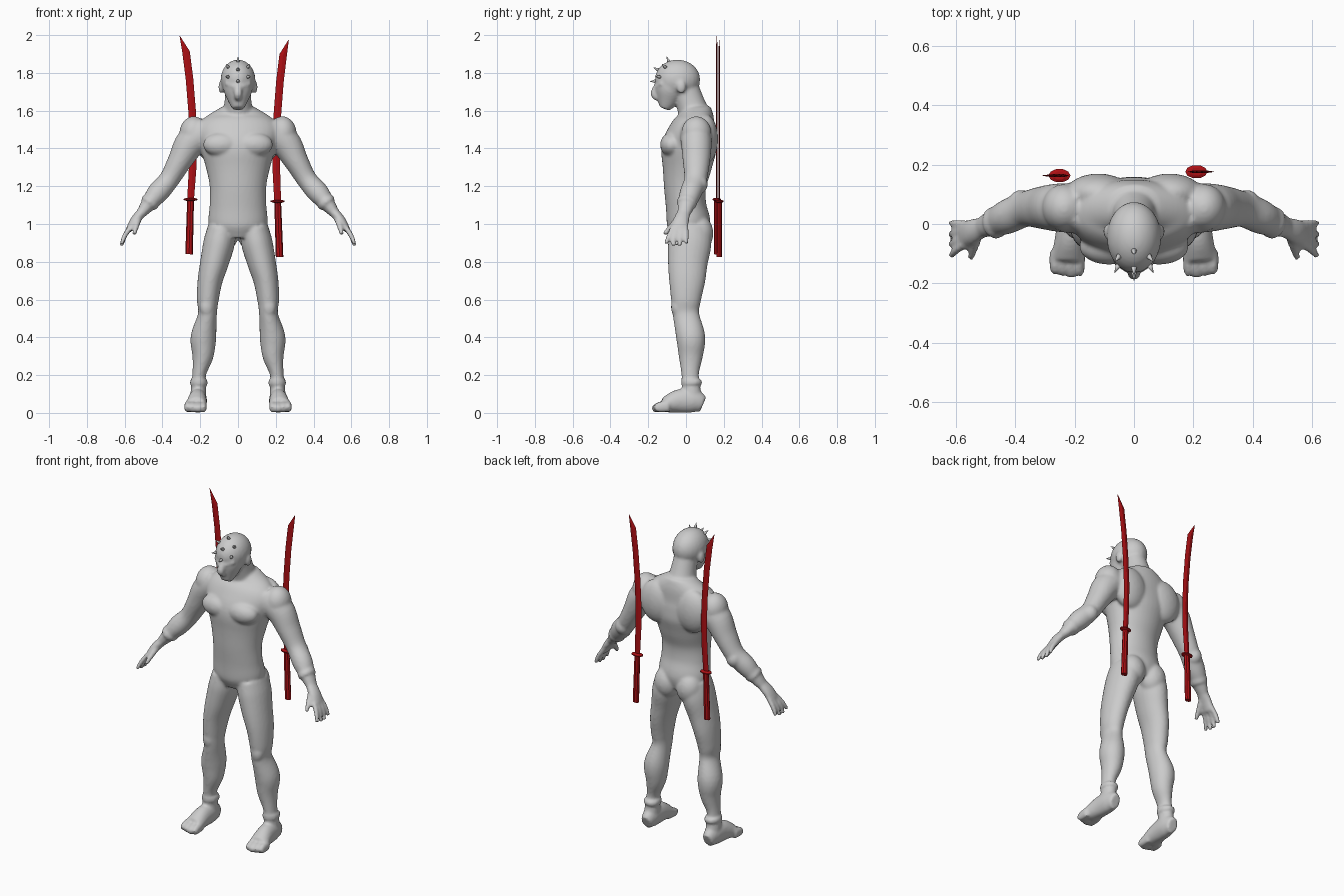
import bpy, bmesh
from math import sin, cos, pi
from mathutils import Vector, Matrix

default = bpy.data.objects.get("Cube")
if default:
    bpy.data.objects.remove(default)


def make_material(name, colour):
    mat = bpy.data.materials.new(name)
    mat.use_nodes = True
    mat.diffuse_color = colour
    shader = mat.node_tree.nodes["Principled BSDF"]
    shader.inputs["Base Color"].default_value = colour
    shader.inputs["Roughness"].default_value = 0.6
    return mat


grey = make_material("clay grey", (0.6, 0.6, 0.6, 1))
red = make_material("sword red", (0.42, 0.005, 0.007, 1))


def catmull(p, q, r, s, t):
    """Smooth value between q and r."""
    return q + 0.5 * t * (r - p + t * (2 * p - 5 * q + 4 * r - s + t * (3 * (q - r) + s - p)))


def tube(bm, rings, side=1, sides=24, steps=5):
    """Loft elliptical rings (x, y, z, width, depth) along their path."""
    n = len(rings)
    path = []
    for i in range(n - 1):
        near = [rings[max(i - 1, 0)], rings[i], rings[i + 1], rings[min(i + 2, n - 1)]]
        for k in range(steps):
            path.append([catmull(*v, k / steps) for v in zip(*near)])
    path.append(list(rings[-1]))
    centres = [Vector((p[0] * side, p[1], p[2])) for p in path]
    whole = (centres[-1] - centres[0]).normalized()
    ref = Vector((0, 0, 1)) if abs(whole.y) > 0.8 else Vector((0, 1, 0))
    loops = []
    for i, (c, p) in enumerate(zip(centres, path)):
        t = (centres[min(i + 1, len(path) - 1)] - centres[max(i - 1, 0)]).normalized()
        v = (ref - t * ref.dot(t)).normalized()
        u = v.cross(t)
        loops.append([bm.verts.new(c + u * p[3] * cos(2 * pi * k / sides)
                                   + v * p[4] * sin(2 * pi * k / sides))
                      for k in range(sides)])
    for lo, hi in zip(loops, loops[1:]):
        for k in range(sides):
            j = (k + 1) % sides
            bm.faces.new((lo[k], lo[j], hi[j], hi[k]))
    bm.faces.new(loops[0][::-1])
    bm.faces.new(loops[-1])


def blob(bm, centre, radii, side=1):
    """Ellipsoid muscle or bump."""
    place = Matrix.Translation((centre[0] * side, centre[1], centre[2]))
    bmesh.ops.create_uvsphere(bm, u_segments=24, v_segments=16, radius=1,
                              matrix=place @ Matrix.Diagonal((*radii, 1)))


def finish(bm, name, mat, smooth=False):
    bmesh.ops.recalc_face_normals(bm, faces=bm.faces)
    mesh = bpy.data.meshes.new(name)
    bm.to_mesh(mesh)
    bm.free()
    mesh.materials.append(mat)
    mesh.polygons.foreach_set("use_smooth", [smooth] * len(mesh.polygons))
    obj = bpy.data.objects.new(name, mesh)
    bpy.context.collection.objects.link(obj)
    return obj


body = bmesh.new()

# Torso and neck
tube(body, [(0, .02, .93, .11, .09), (0, .015, 1, .155, .115), (0, 0, 1.1, .15, .107),
            (0, -.005, 1.2, .15, .112), (0, .005, 1.3, .17, .13), (0, .015, 1.4, .2, .145),
            (0, .035, 1.49, .225, .125), (0, .055, 1.56, .18, .095), (0, .055, 1.62, .085, .075)],
     sides=40)
tube(body, [(0, .06, 1.54, .1, .09), (0, .03, 1.62, .075, .078), (0, -.01, 1.74, .065, .07)])

# Head, jaw and nose
blob(body, (0, -.045, 1.765), (.092, .12, .105))
tube(body, [(0, -.07, 1.79, .08, .08), (0, -.085, 1.71, .077, .08), (0, -.1, 1.65, .052, .055),
            (0, -.115, 1.61, .03, .028)])
tube(body, [(0, -.155, 1.74, .014, .012), (0, -.172, 1.69, .022, .016), (0, -.155, 1.66, .016, .012)])

for s in (-1, 1):
    # Ear and brow
    blob(body, (.088, -.025, 1.725), (.016, .025, .035), s)
    tube(body, [(.015, -.158, 1.725, .01, .012), (.065, -.125, 1.745, .012, .012)], s)
    # Chest, shoulder, back and hip muscles
    blob(body, (.085, -.075, 1.42), (.1, .062, .065), s)
    blob(body, (.235, .055, 1.48), (.075, .08, .09), s)
    blob(body, (.12, .105, 1.45), (.11, .065, .13), s)
    blob(body, (.075, .07, .95), (.078, .075, .095), s)
    # Arm
    tube(body, [(.16, .05, 1.49, .085, .085), (.25, .055, 1.43, .082, .082),
                (.31, .055, 1.33, .064, .072), (.365, .05, 1.235, .054, .06),
                (.425, .025, 1.165, .057, .058), (.47, .005, 1.11, .042, .048),
                (.51, -.01, 1.06, .028, .036)], s)
    tube(body, [(.462, .006, 1.12, .05, .055), (.476, .002, 1.103, .048, .053)], s)
    blob(body, (.38, .07, 1.21), (.045, .045, .05), s)
    # Palm, fingers and thumb
    tube(body, [(.5, -.008, 1.07, .027, .033), (.545, -.025, 1.02, .025, .042),
                (.575, -.035, .97, .019, .046)], s)
    for k in range(4):
        root, tip = -.068 + .023 * k, -.108 + .037 * k
        reach = .012 * (k in (1, 2))
        tube(body, [(.568, root, .985, .014, .014), (.598, (root + tip) / 2, .94, .014, .014),
                    (.617, tip, .895 - reach, .011, .011)], s, 12)
    tube(body, [(.525, -.03, 1.035, .02, .02), (.54, -.08, .985, .016, .016),
                (.55, -.115, .945, .012, .012)], s, 12)
    # Leg
    tube(body, [(.085, .02, .98, .075, .105), (.1, .02, .9, .083, .115),
                (.124, .01, .8, .076, .106), (.148, .006, .7, .066, .096),
                (.16, 0, .6, .058, .08), (.162, 0, .52, .05, .07), (.183, .025, .4, .068, .077),
                (.186, .025, .3, .056, .064), (.206, .022, .2, .036, .046),
                (.21, .03, .1, .042, .05), (.21, .03, .03, .04, .045)], s)
    blob(body, (.165, -.045, .56), (.038, .035, .055), s)
    # Ankle band
    tube(body, [(.208, .03, .15, .048, .056), (.207, .03, .175, .046, .056)], s)
    # Foot and toes
    tube(body, [(.21, .09, .045, .032, .043), (.211, .04, .063, .046, .062),
                (.215, -.04, .062, .05, .062), (.222, -.115, .04, .058, .04)], s)
    for k in range(4):
        x = .183 + .028 * k
        front = -.178 + .008 * abs(k - 1)
        tube(body, [(x, -.09, .035, .018, .03), (x, -.14, .03, .018, .029),
                    (x, front, .018, .014, .018)], s, 12)

body = finish(body, "body", grey, True)

# Fuse the muscles into one skin and relax it
remesh = body.modifiers.new("fuse", "REMESH")
remesh.mode = "VOXEL"
remesh.voxel_size = 0.008
remesh.use_smooth_shade = True
relax = body.modifiers.new("relax", "SMOOTH")
relax.factor = 0.5
relax.iterations = 7

# Head studs: cones pointing out of the skull
spikes = bmesh.new()
skull = Vector((0, -.045, 1.765))
for x, y, z in [(0, -.1, 1.88), (0, -.155, 1.82), (0, -.18, 1.755), (.055, -.115, 1.835),
                (-.055, -.115, 1.835), (.058, -.15, 1.78), (-.058, -.15, 1.78)]:
    out = (Vector((x, y, z)) - skull)
    d = out.normalized()
    scale = Vector((d.x / .092, d.y / .12, d.z / .105)).length
    spot = skull + d * (1 / scale + .008)
    place = Matrix.Translation(spot) @ d.to_track_quat("Z", "Y").to_matrix().to_4x4()
    bmesh.ops.create_cone(spikes, cap_ends=True, segments=12, radius1=.012, radius2=.001,
                          depth=.036, matrix=place)
finish(spikes, "head_spikes", grey, True)


def sword(name, side, y, base, spine):
    """Curved blade, guard and grip; spine lists (x, z) from pommel to tip."""
    bm = bmesh.new()
    grip, guard, *blade = [(x, y, base + z) for x, z in spine]
    tube(bm, [(*grip, .02, .015), (*guard, .018, .014)], side, 8, 1)
    x, _, z = guard
    tube(bm, [(x, y, z - .008, .02, .014), (x, y, z - .003, .037, .023),
              (x, y, z + .003, .037, .023), (x, y, z + .008, .02, .014)], side, 10, 1)
    rings = [(*guard, .018, .005)] + [(*p, .02, .005) for p in blade[:-1]]
    tube(bm, rings + [(*blade[-1], .001, .001)], side, 4, 1)
    finish(bm, name, red)


# Swords hanging behind the shoulders
sword("right_sword", -1, .163, .84,
      [(.259, 0), (.251, .29), (.24, .46), (.237, .6), (.243, .76), (.257, .93), (.275, 1.07), (.308, 1.155)])
sword("left_sword", 1, .176, .825,
      [(.22, 0), (.21, .295), (.203, .46), (.202, .6), (.209, .76), (.222, .93), (.239, 1.07), (.268, 1.15)])
